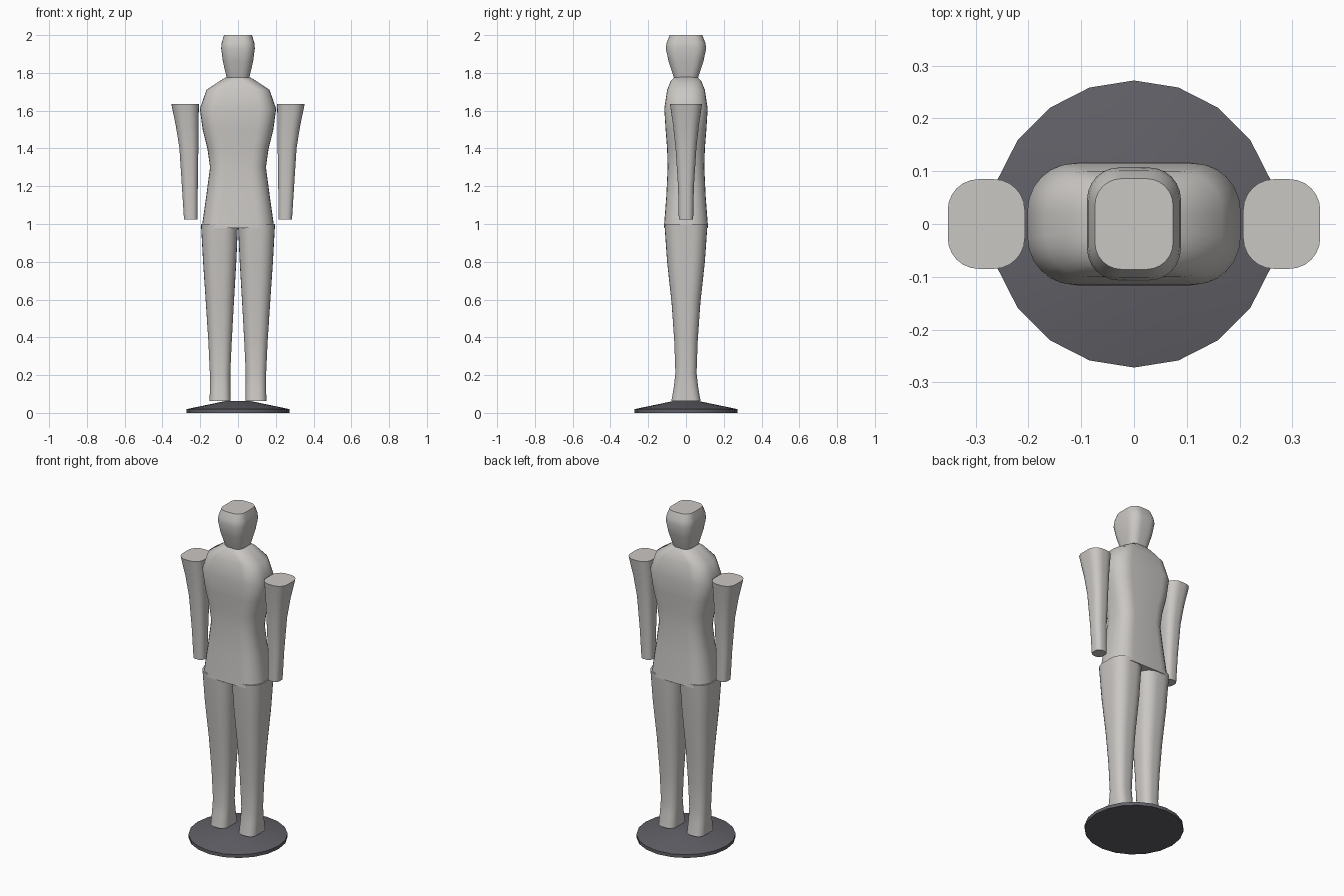
import bpy, bmesh, math

cube = bpy.data.objects.get("Cube")
if cube:
    bpy.data.objects.remove(cube, do_unlink=True)


def material(name, color):
    m = bpy.data.materials.new(name)
    m.use_nodes = True
    m.diffuse_color = (*color, 1)
    m.node_tree.nodes["Principled BSDF"].inputs["Base Color"].default_value = (*color, 1)
    return m


body_grey = material("warm light grey", (0.59, 0.57, 0.55))
base_grey = material("dark grey", (0.12, 0.117, 0.135))


def ring(z, cx, hx, hy, roundness, steps=6):
    """Rounded rectangle, counter-clockwise seen from above."""
    r = roundness * min(hx, hy)
    points = []
    for quarter, (sx, sy) in enumerate(((1, 1), (-1, 1), (-1, -1), (1, -1))):
        for i in range(steps + 1):
            a = (quarter + i / steps) * math.pi / 2
            points.append((cx + sx * (hx - r) + r * math.cos(a),
                           sy * (hy - r) + r * math.sin(a), z))
    return points


def loft(name, rings, mat, angle=40):
    """Skin a stack of equal rings, bottom to top, and cap both ends."""
    bm = bmesh.new()
    loops = [[bm.verts.new(p) for p in r] for r in rings]
    n = len(loops[0])
    for low, high in zip(loops, loops[1:]):
        for i in range(n):
            j = (i + 1) % n
            bm.faces.new((low[i], low[j], high[j], high[i]))
    bm.faces.new(loops[0][::-1])
    bm.faces.new(loops[-1])
    mesh = bpy.data.meshes.new(name)
    bm.to_mesh(mesh)
    bm.free()
    mesh.shade_smooth()
    mesh.set_sharp_from_angle(angle=math.radians(angle))
    mesh.materials.append(mat)
    obj = bpy.data.objects.new(name, mesh)
    bpy.context.collection.objects.link(obj)
    return obj


def body_part(name, sections, roundness, side=1):
    """Sections are (height, centre x, half width, half depth)."""
    loft(name, [ring(z, side * cx, hx, hy, roundness) for z, cx, hx, hy in sections], body_grey)


# Head, flat on top
body_part("head", [(1.775, 0, .06, .064), (1.86, 0, .08, .092), (1.93, 0, .089, .107),
                   (1.96, 0, .086, .102), (2.0, 0, .074, .086)], .68)

# Torso, from hips to neck
body_part("torso", [(.98, 0, .192, .117), (1.15, 0, .168, .104), (1.3, 0, .148, .097),
                    (1.4, 0, .162, .1), (1.5, 0, .187, .108), (1.61, 0, .202, .115),
                    (1.71, 0, .167, .1), (1.755, 0, .1, .082), (1.78, 0, .058, .06)], .78)

# Arms and legs, one of each per side
for label, side in (("left", 1), ("right", -1)):
    body_part(label + "_arm", [(1.025, .25, .036, .038), (1.2, .255, .042, .042),
                               (1.4, .26, .05, .055), (1.52, .269, .06, .068),
                               (1.635, .28, .073, .085)], .8, side)
    body_part(label + "_leg", [(.063, .095, .055, .077), (.14, .095, .054, .064),
                               (.21, .095, .054, .056), (.38, .095, .062, .062),
                               (.58, .096, .074, .076), (.8, .097, .088, .1),
                               (1.0, .098, .098, .114)], .78, side)

# Low conical stand
loft("stand", [[(r * math.cos(i * math.pi / 10), r * math.sin(i * math.pi / 10), z)
                for i in range(20)]
               for r, z in ((.272, 0), (.272, .02), (.07, .062))], base_grey)
